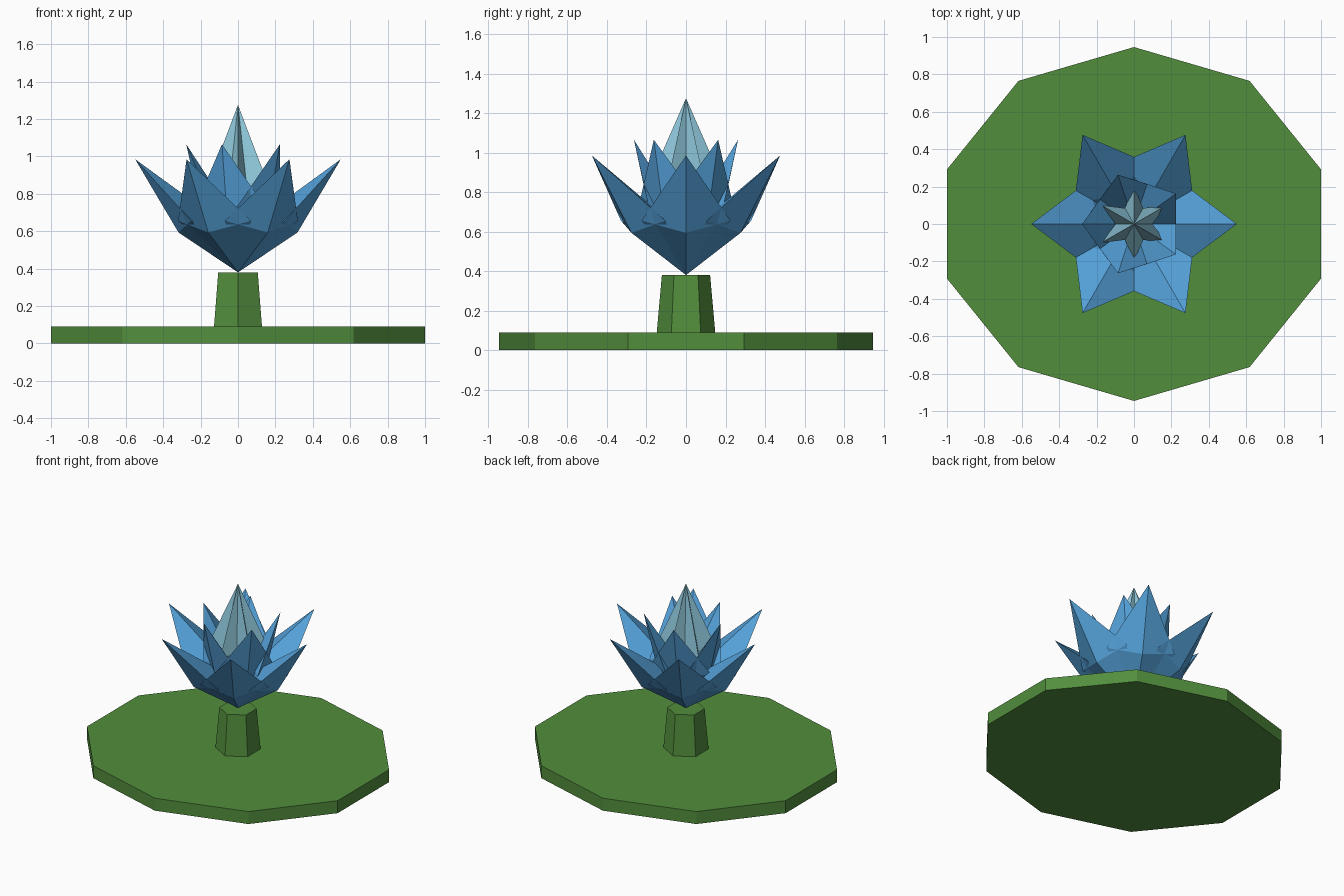
import bpy, bmesh, math
from mathutils import Matrix, Vector

cube = bpy.data.objects.get("Cube")
if cube:
    bpy.data.objects.remove(cube, do_unlink=True)


def material(name, rgb):
    m = bpy.data.materials.new(name)
    m.use_nodes = True
    m.diffuse_color = (*rgb, 1)
    m.node_tree.nodes["Principled BSDF"].inputs["Base Color"].default_value = (*rgb, 1)
    return m


green = material("leaf green", (0.085, 0.27, 0.046))
blue = material("petal blue", (0.09, 0.36, 0.70))
pale = material("bud pale blue", (0.27, 0.57, 0.70))


def add_object(name, bm, mat):
    bmesh.ops.recalc_face_normals(bm, faces=bm.faces)
    mesh = bpy.data.meshes.new(name)
    bm.to_mesh(mesh)
    bm.free()
    mesh.materials.append(mat)
    obj = bpy.data.objects.new(name, mesh)
    bpy.context.collection.objects.link(obj)
    return obj


def prism(name, sides, r_bottom, r_top, z0, z1, mat, y_scale=1.0):
    """Flat-sided column with a corner on the +y axis."""
    bm = bmesh.new()
    bmesh.ops.create_cone(bm, cap_ends=True, segments=sides,
                          radius1=r_bottom, radius2=r_top, depth=z1 - z0)
    first = bm.verts[:][0].co
    turn = math.pi / 2 - math.atan2(first.y, first.x)
    bmesh.ops.rotate(bm, verts=bm.verts, matrix=Matrix.Rotation(turn, 3, 'Z'))
    bmesh.ops.scale(bm, verts=bm.verts, vec=(1, y_scale, 1))
    bmesh.ops.translate(bm, verts=bm.verts, vec=(0, 0, (z0 + z1) / 2))
    return add_object(name, bm, mat)


def petal(name, angle, base_z, reach, tip_z, width, thick, mat, mid=0.455):
    """Four-sided pointed petal leaning outwards from the flower's base."""
    base, tip = Vector((0, 0, base_z)), Vector((reach, 0, tip_z))
    axis = (tip - base).normalized()
    across = Vector((0, width, 0))
    outward = Vector((axis.z, 0, -axis.x)) * thick
    centre = base.lerp(tip, mid)
    spin = Matrix.Rotation(angle, 3, 'Z')
    bm = bmesh.new()
    ring = [bm.verts.new(spin @ (centre + o))
            for o in (outward, across, -outward, -across)]
    ends = [bm.verts.new(spin @ p) for p in (base, tip)]
    for i in range(4):
        for end in ends:
            bm.faces.new((ring[i], ring[(i + 1) % 4], end))
    return add_object(name, bm, mat)


# Floating pad and stem
prism("lily_pad", 10, 1.051, 1.051, 0, 0.09, green, y_scale=0.9)
prism("stem", 6, 0.148, 0.122, 0.09, 0.38, green)

# Petal rings: name, count, start angle, base z, reach, tip z, width, thickness
rings = [
    ("outer_petal", 6, 0, 0.38, 0.55, 0.985, 0.225, 0.092, blue),
    ("inner_petal", 5, math.pi, 0.41, 0.277, 1.065, 0.21, 0.07, blue),
    ("bud_petal", 3, 0, 0.44, 0, 1.275, 0.20, 0.085, pale),
]
for name, count, start, *shape in rings:
    for i in range(count):
        petal(f"{name}_{i + 1}", start + math.tau * i / count, *shape)
